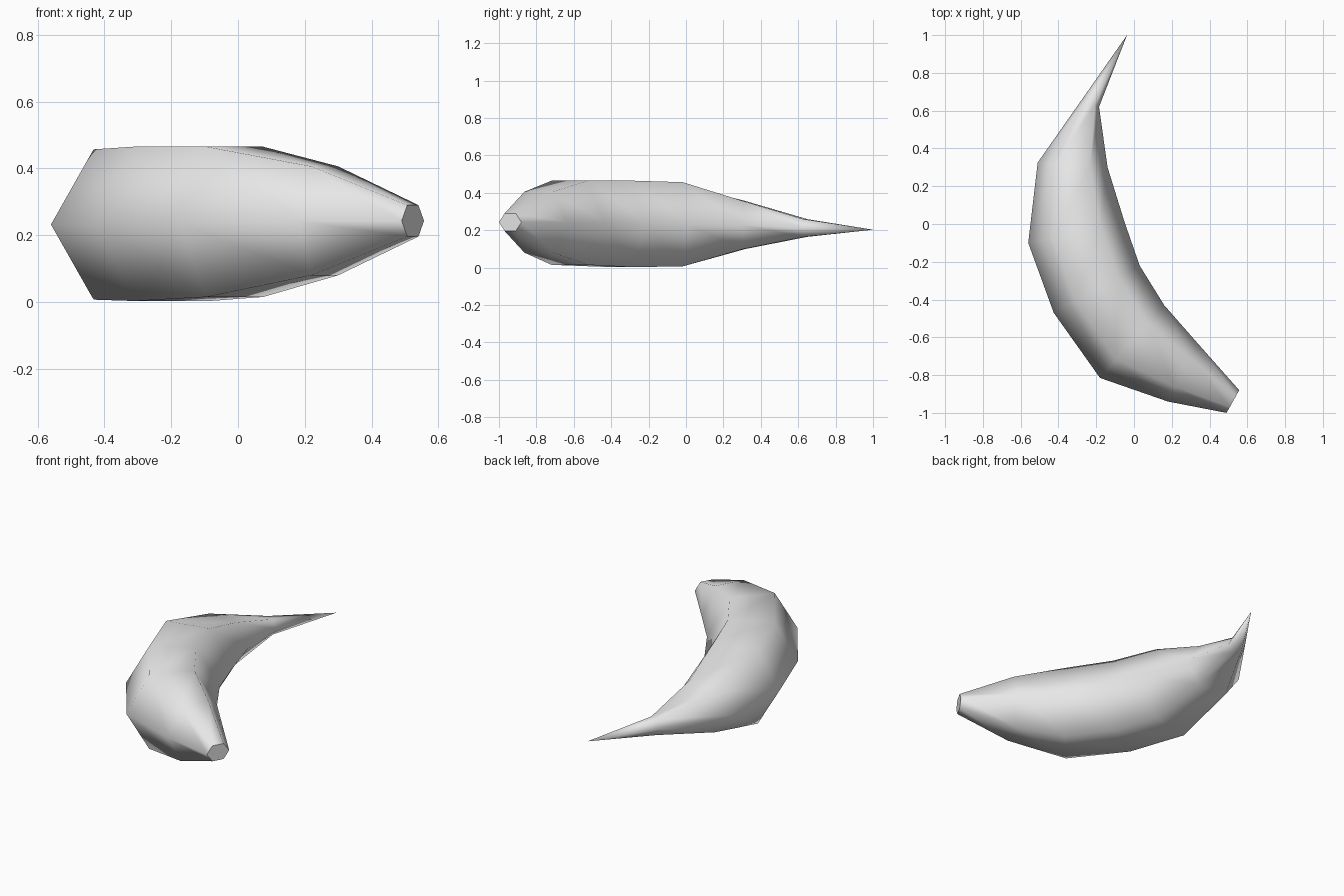
import bpy, bmesh
from mathutils import Vector

if "Cube" in bpy.data.objects:
    bpy.data.objects.remove(bpy.data.objects["Cube"])

# Hexagonal rings along the fruit: outer (x, y), inner (x, y), middle z, half height
RINGS = [
    ((0.49, -1.00), (0.557, -0.88), 0.243, 0.047),
    ((0.18, -0.94), (0.34, -0.635), 0.243, 0.163),
    ((-0.18, -0.815), (0.16, -0.43), 0.240, 0.225),
    ((-0.425, -0.47), (0.03, -0.22), 0.234, 0.231),
    ((-0.56, -0.10), (-0.05, 0.01), 0.232, 0.225),
    ((-0.51, 0.325), (-0.14, 0.30), 0.228, 0.128),
    ((-0.275, 0.66), (-0.185, 0.62), 0.212, 0.047),
]
TIP = (-0.037, 1.0, 0.203)
# Hexagon corners: fraction from outer to inner ridge, height sign
HEX = [(0, 0), (0.25, 1), (0.75, 1), (1, 0), (0.75, -1), (0.25, -1)]

bm = bmesh.new()
loops = []
for outer, inner, z, h in RINGS:
    o, i = Vector((*outer, z)), Vector((*inner, z))
    loops.append([bm.verts.new(o.lerp(i, t) + Vector((0, 0, s * h))) for t, s in HEX])

# Skin between the rings
for a, b in zip(loops, loops[1:]):
    for k in range(6):
        n = (k + 1) % 6
        bm.faces.new((a[k], a[n], b[n], b[k])).smooth = True

# Pointed stem end
tip = bm.verts.new(TIP)
for k in range(6):
    bm.faces.new((loops[-1][k], loops[-1][(k + 1) % 6], tip)).smooth = True

# Flat blunt end with a crisp rim
cap = bm.faces.new(loops[0])
cap.smooth = False
for e in cap.edges:
    e.smooth = False
bmesh.ops.recalc_face_normals(bm, faces=bm.faces[:])

mesh = bpy.data.meshes.new("banana")
bm.to_mesh(mesh)
bm.free()
banana = bpy.data.objects.new("banana", mesh)
bpy.context.collection.objects.link(banana)

grey = bpy.data.materials.new("light grey")
grey.diffuse_color = (0.8, 0.8, 0.8, 1)
grey.use_nodes = True
grey.node_tree.nodes["Principled BSDF"].inputs["Base Color"].default_value = grey.diffuse_color
mesh.materials.append(grey)
